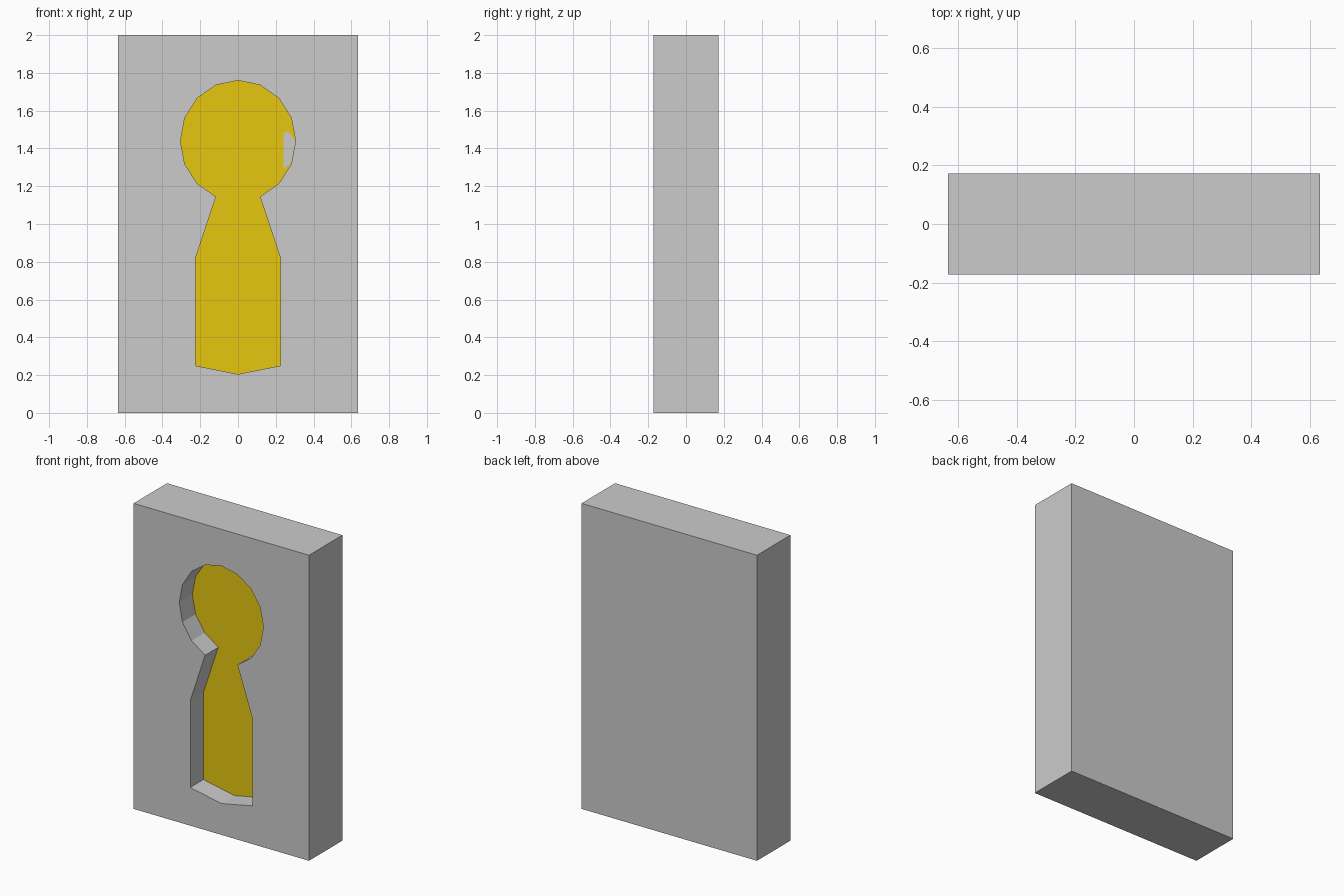
import bpy
import bmesh
from math import sin, cos, radians

WIDTH, DEPTH, HEIGHT = 1.27, 0.345, 2.0
FRONT = -DEPTH / 2
FLOOR = FRONT + 0.136

cube = bpy.data.objects.get("Cube")
if cube:
    bpy.data.objects.remove(cube, do_unlink=True)


def material(name, rgb):
    mat = bpy.data.materials.new(name)
    mat.use_nodes = True
    mat.diffuse_color = (*rgb, 1)
    mat.node_tree.nodes["Principled BSDF"].inputs["Base Color"].default_value = (*rgb, 1)
    return mat


def prism(name, outline, y0, y1, mats):
    """Extrude an x-z outline from y0 to y1."""
    bm = bmesh.new()
    face = bm.faces.new([bm.verts.new((x, y0, z)) for x, z in outline])
    ext = bmesh.ops.extrude_face_region(bm, geom=[face])["geom"]
    for v in ext:
        if isinstance(v, bmesh.types.BMVert):
            v.co.y = y1
    bmesh.ops.recalc_face_normals(bm, faces=bm.faces)
    mesh = bpy.data.meshes.new(name)
    bm.to_mesh(mesh)
    bm.free()
    for m in mats:
        mesh.materials.append(m)
    obj = bpy.data.objects.new(name, mesh)
    bpy.context.collection.objects.link(obj)
    return obj


grey = material("grey", (0.6, 0.6, 0.6))
yellow = material("yellow", (0.79, 0.57, 0.005))

# Solid slab
w = WIDTH / 2
slab = prism("slab", [(-w, 0), (w, 0), (w, HEIGHT), (-w, HEIGHT)],
             FRONT, -FRONT, [grey, yellow])

# Keyhole outline: sixteen-sided head above a flared stem with a pointed foot
head = [(0.305 * sin(radians(a * 22.5)), 1.44 + 0.32 * cos(radians(a * 22.5)))
        for a in range(8)]
half = head + [(0.225, 0.82), (0.225, 0.25)]
keyhole = half + [(0, 0.205)] + [(-x, z) for x, z in reversed(half[1:])]
cutter = prism("keyhole_cutter", keyhole, FRONT - 0.1, FLOOR, [grey])
cutter.hide_render = True

# Carve the recess
cut = slab.modifiers.new("keyhole_recess", 'BOOLEAN')
cut.operation = 'DIFFERENCE'
cut.solver = 'EXACT'
cut.object = cutter
bpy.context.view_layer.objects.active = slab
bpy.ops.object.modifier_apply(modifier=cut.name)
bpy.data.objects.remove(cutter, do_unlink=True)

# Yellow recess floor
for p in slab.data.polygons:
    p.material_index = int(p.normal.y < -0.9 and abs(p.center.y - FLOOR) < 0.01)

# Small bare patch on the floor at the edge of the head
prism("bare_patch", [(0.24, 1.29), (0.28, 1.32), (0.304, 1.44), (0.265, 1.49), (0.24, 1.48)],
      FLOOR - 0.002, FLOOR, [grey])
